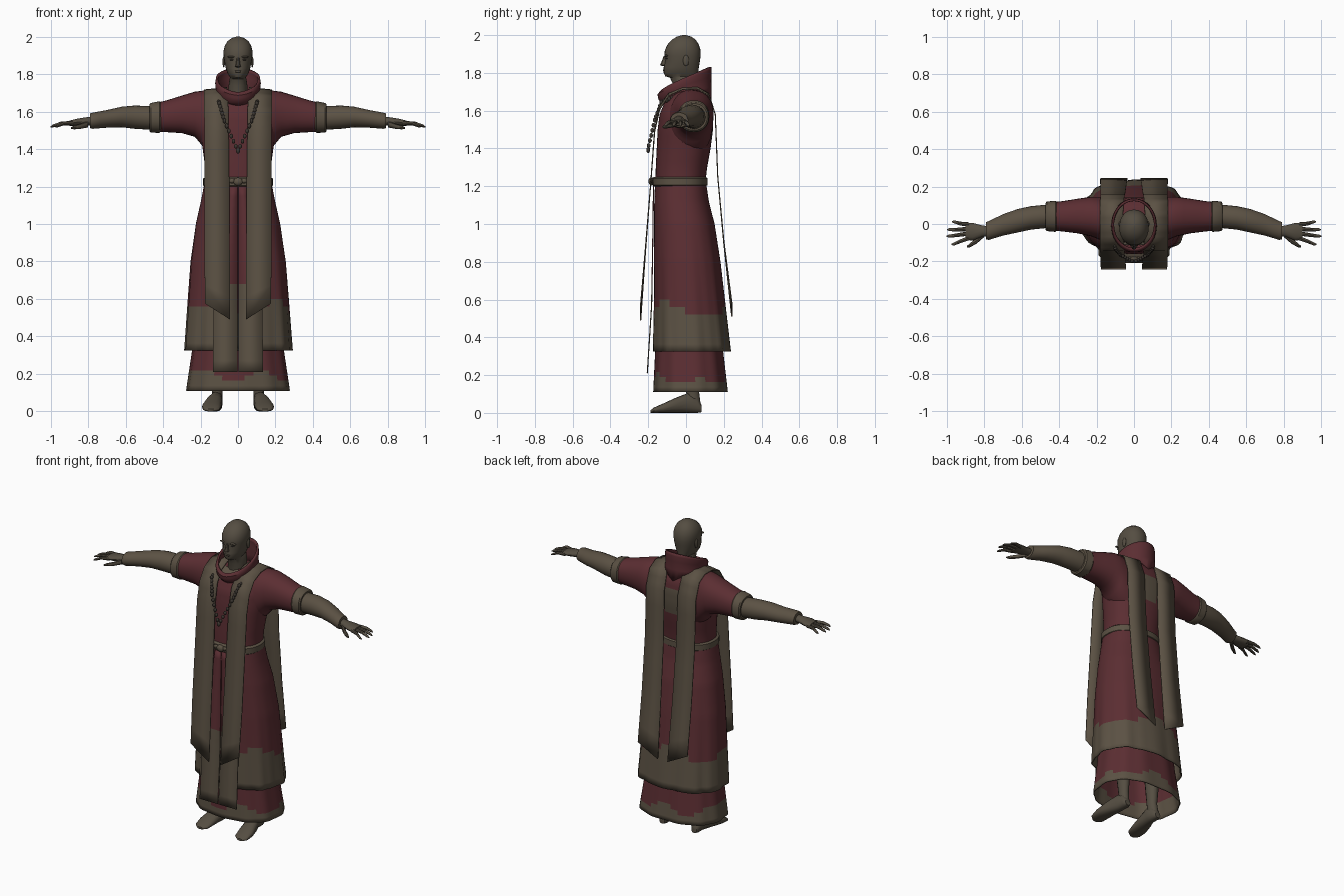
import bpy, bmesh, math
from mathutils import Vector

if "Cube" in bpy.data.objects:
    bpy.data.objects.remove(bpy.data.objects["Cube"], do_unlink=True)


def material(name, rgb):
    m = bpy.data.materials.new(name)
    m.use_nodes = True
    m.diffuse_color = (*rgb, 1)
    m.node_tree.nodes["Principled BSDF"].inputs["Base Color"].default_value = (*rgb, 1)
    return m


MAROON, OLIVE, SKIN, DARK = range(4)
MATS = [material("maroon cloth", (0.105, 0.027, 0.032)),
        material("olive cloth", (0.105, 0.083, 0.057)),
        material("weathered skin", (0.09, 0.075, 0.054)),
        material("dark beads", (0.045, 0.037, 0.03))]


def finish(name, bm, rule, thick=0.0, angle=40):
    """Turn a bmesh into a shaded object; rule is a colour or a function of face centre."""
    bmesh.ops.recalc_face_normals(bm, faces=bm.faces)
    for f in bm.faces:
        f.material_index = rule(f.calc_center_median()) if callable(rule) else rule
    me = bpy.data.meshes.new(name)
    bm.to_mesh(me)
    bm.free()
    for m in MATS:
        me.materials.append(m)
    ob = bpy.data.objects.new(name, me)
    bpy.context.collection.objects.link(ob)
    if thick:
        mod = ob.modifiers.new("thickness", "SOLIDIFY")
        mod.thickness, mod.offset = thick, 0
    bpy.ops.object.select_all(action="DESELECT")
    ob.select_set(True)
    bpy.context.view_layer.objects.active = ob
    bpy.ops.object.shade_smooth_by_angle(angle=math.radians(angle))
    return ob


def densify(rows, steps):
    out = [rows[0]]
    for a, b in zip(rows, rows[1:]):
        out += [[p + (q - p) * k / steps for p, q in zip(a, b)] for k in range(1, steps + 1)]
    return out


def loft(name, axis, rows, rule, n=24, steps=1, power=2.0, fold=None, cap=True, side=1, thick=0.0):
    """Rows are (position, low a, high a, low b, high b) across the given axis."""
    bm = bmesh.new()
    rings = []
    for p, a0, a1, b0, b1 in densify(rows, steps):
        ring = []
        for i in range(n):
            t = math.tau * i / n
            c, s = math.cos(t), math.sin(t)
            k = fold(p, t) if fold else 1
            a = (a0 + a1) / 2 + (a1 - a0) / 2 * k * math.copysign(abs(c) ** (2 / power), c)
            b = (b0 + b1) / 2 + (b1 - b0) / 2 * k * math.copysign(abs(s) ** (2 / power), s)
            x, y, z = {"x": (p, a, b), "y": (a, p, b), "z": (a, b, p)}[axis]
            ring.append(bm.verts.new((x * side, y, z)))
        rings.append(ring)
    for r, q in zip(rings, rings[1:]):
        for i in range(n):
            bm.faces.new((r[i], r[(i + 1) % n], q[(i + 1) % n], q[i]))
    if cap:
        bm.faces.new(rings[0])
        bm.faces.new(rings[-1])
    return finish(name, bm, rule, thick)


def ribbon(name, rows, rule, side, thick=0.006, steps=3):
    """Rows are (y, inner z, outer z, inner x, outer x)."""
    bm = bmesh.new()
    pairs = [(bm.verts.new((xi * side, y, zi)), bm.verts.new((xo * side, y, zo)))
             for y, zi, zo, xi, xo in densify(rows, steps)]
    for (a, b), (c, d) in zip(pairs, pairs[1:]):
        bm.faces.new((a, b, d, c))
    return finish(name, bm, rule, thick)


def blobs(name, items, mat):
    """Join several (centre, radii) ellipsoids in one object."""
    bm = bmesh.new()
    for centre, radii in items:
        vs = bmesh.ops.create_uvsphere(bm, u_segments=10, v_segments=7, radius=1)["verts"]
        for v in vs:
            v.co = Vector(c + r * q for c, r, q in zip(centre, radii, v.co))
    return finish(name, bm, mat)


def upright(rows):
    """Symmetric rows (z, half width, front y, back y) to loft rows."""
    return [(z, -w, w, f, b) for z, w, f, b in rows]


# Head and neck with facial features
loft("head", "z", upright([
    (1.62, .055, -.07, .06), (1.74, .05, -.068, .06), (1.775, .045, -.085, .062),
    (1.782, .042, -.11, .062), (1.80, .054, -.118, .064), (1.83, .065, -.118, .068),
    (1.865, .072, -.11, .074), (1.89, .076, -.115, .077), (1.92, .078, -.112, .077),
    (1.95, .071, -.098, .068), (1.975, .056, -.076, .052), (1.992, .034, -.048, .028),
    (2.0, .008, -.018, .0)]), SKIN, n=28, power=2.15)
loft("nose", "z", upright([(1.836, .009, -.125, -.10), (1.842, .015, -.137, -.10),
                           (1.855, .011, -.131, -.10), (1.89, .007, -.118, -.10)]), SKIN, n=8)
blobs("lips", [((0, -.116, 1.814), (.022, .007, .006))], SKIN)
blobs("brows", [((s * .033, -.104, 1.891), (.026, .010, .006)) for s in (1, -1)], SKIN)
blobs("eyes", [((s * .032, -.102, 1.876), (.013, .007, .004)) for s in (1, -1)], DARK)
blobs("ears", [((s * .076, .0, 1.865), (.007, .016, .03)) for s in (1, -1)], SKIN)


# Robe body, skirt layers and belt
def torso_colour(c):
    if c.y > .05 and 1.42 < c.z < 1.60 and abs(c.x) < (c.z - 1.36) * .6:
        return OLIVE
    return OLIVE if c.y < -.05 and abs(c.x) < .07 and c.z > 1.635 else MAROON


def skirt_colour(c):
    return OLIVE if c.z < .55 + .04 * math.sin(13 * c.x + 9 * c.y) else MAROON


def hem_colour(c):
    return OLIVE if c.z < .19 + .03 * math.sin(21 * c.x + 7 * c.y) else MAROON


def skirt_fold(z, t):
    fade = max(0, 1.05 - z) / .75
    return 1 + fade * (.02 * math.sin(9 * t + .8) + .012 * math.sin(17 * t))


loft("robe_torso", "z", upright([
    (1.20, .172, -.162, .10), (1.30, .175, -.16, .112), (1.40, .188, -.155, .13),
    (1.50, .205, -.15, .143), (1.58, .21, -.14, .145), (1.64, .20, -.115, .137),
    (1.68, .175, -.085, .12), (1.705, .12, -.06, .09)]), torso_colour, n=48, steps=3, power=2.3)
loft("outer_skirt", "z", upright([
    (1.24, .172, -.16, .10), (1.12, .195, -.165, .118), (1.0, .222, -.166, .148),
    (.8, .25, -.166, .178), (.6, .264, -.166, .20), (.325, .282, -.17, .23)]),
    skirt_colour, n=72, steps=7, power=2.4, fold=skirt_fold, cap=False, thick=.006)
loft("under_skirt", "z", upright([
    (.65, .21, -.145, .165), (.325, .24, -.158, .195), (.11, .272, -.168, .22)]),
    hem_colour, n=72, steps=8, power=2.4, cap=False, thick=.006,
    fold=lambda z, t: 1 + .014 * math.sin(11 * t))
loft("belt", "z", upright([
    (1.198, .176, -.168, .104), (1.206, .186, -.178, .114),
    (1.242, .186, -.178, .114), (1.25, .176, -.168, .104)]), OLIVE, n=48, power=2.3)
blobs("belt_knot", [((0, -.183, 1.226), (.026, .016, .022)),
                    ((.032, -.182, 1.23), (.018, .009, .013)),
                    ((-.032, -.182, 1.23), (.018, .009, .013))], OLIVE)


# Tall slanted collar, low at the front and high at the back
def collar():
    bm = bmesh.new()
    n, rings = 40, []
    for w, f, b, zf, zb in densify([(.115, -.112, .13, 1.635, 1.69), (.112, -.14, .128, 1.66, 1.76),
                                    (.116, -.145, .13, 1.685, 1.80), (.112, -.132, .128, 1.70, 1.832)], 2):
        ring = []
        for i in range(n):
            t = math.tau * i / n
            h = (1 - math.cos(t)) / 2
            point = max(0, 1 - abs(t - math.pi) * 2) if zb < 1.72 else 0
            ring.append(bm.verts.new((w * math.sin(t), f + (b - f) * h,
                                      zf + (zb - zf) * h ** .8 - .04 * point)))
        rings.append(ring)
    for r, q in zip(rings, rings[1:]):
        for i in range(n):
            bm.faces.new((r[i], r[(i + 1) % n], q[(i + 1) % n], q[i]))
    finish("collar", bm, MAROON, .012)


collar()

# Mirrored parts
for side, word in ((1, "left"), (-1, "right")):
    # Long stole over the shoulder, with pointed ends
    ribbon(word + "_stole", [
        (-.24, .49, .575, .042, .175), (-.215, .85, .87, .044, .18), (-.188, 1.2, 1.2, .046, .18),
        (-.166, 1.5, 1.49, .05, .18), (-.14, 1.625, 1.605, .052, .18), (-.09, 1.695, 1.68, .055, .18),
        (-.02, 1.725, 1.712, .058, .18), (.06, 1.728, 1.715, .058, .18), (.12, 1.69, 1.68, .055, .18),
        (.155, 1.58, 1.58, .05, .18), (.168, 1.25, 1.25, .046, .18), (.2, .9, .91, .042, .18),
        (.242, .51, .585, .035, .18)], OLIVE, side)
    # Split front panel
    ribbon(word + "_front_panel", [
        (-.172, 1.2, 1.2, .003, .045), (-.176, .9, .9, .003, .09), (-.182, .57, .57, .003, .13),
        (-.205, .21, .21, .003, .134)],
        lambda c: OLIVE if c.z < .7 else MAROON, side, steps=6)
    # Sleeves, cuffs, forearm and hand
    loft(word + "_sleeve", "x", [
        (.12, -.10, .14, 1.36, 1.70), (.18, -.085, .145, 1.405, 1.712), (.23, -.065, .145, 1.465, 1.706),
        (.30, -.05, .135, 1.485, 1.685), (.38, -.04, .122, 1.49, 1.66), (.465, -.03, .114, 1.494, 1.64)],
        MAROON, n=28, steps=2, power=2.2, side=side)
    loft(word + "_sleeve_cuff", "x", [
        (.412, -.036, .118, 1.492, 1.65), (.42, -.042, .124, 1.486, 1.655),
        (.465, -.038, .12, 1.488, 1.646), (.472, -.03, .112, 1.496, 1.638)],
        OLIVE, n=28, power=2.2, side=side)
    loft(word + "_forearm_sleeve", "x", [
        (.45, -.02, .105, 1.502, 1.628), (.55, -.03, .095, 1.508, 1.632), (.62, -.045, .08, 1.516, 1.626),
        (.70, -.062, .052, 1.514, 1.608), (.775, -.085, .015, 1.508, 1.594), (.79, -.082, .01, 1.512, 1.59)],
        OLIVE, n=24, steps=2, side=side)
    loft(word + "_palm", "x", [
        (.77, -.065, -.012, 1.526, 1.574), (.81, -.068, -.008, 1.526, 1.57),
        (.86, -.088, .006, 1.524, 1.562), (.90, -.085, .006, 1.522, 1.552)],
        SKIN, n=14, side=side)
    for name, y0, y1, tip in (("index", -.075, -.108, .975), ("middle", -.05, -.065, 1.0),
                              ("ring", -.026, -.03, .997), ("little", -.003, .012, .972)):
        mid, ym = (.885 + tip) / 2, (y0 + y1) / 2 - .002
        loft(f"{word}_{name}_finger", "x", [
            (.88, y0 - .012, y0 + .012, 1.526, 1.55), (mid, ym - .010, ym + .010, 1.527, 1.547),
            (tip - .012, y1 - .008, y1 + .008, 1.516, 1.531), (tip, y1 - .003, y1 + .003, 1.515, 1.521)],
            SKIN, n=8, side=side)
    loft(word + "_thumb", "x", [
        (.80, -.07, -.035, 1.515, 1.55), (.84, -.105, -.075, 1.508, 1.535),
        (.875, -.124, -.102, 1.505, 1.525), (.892, -.126, -.118, 1.508, 1.516)],
        SKIN, n=8, side=side)
    # Bare leg and foot
    loft(word + "_leg", "z", [
        (.03, .085, .145, .01, .08), (.11, .082, .138, .0, .07), (.4, .065, .165, -.03, .09)],
        SKIN, n=14, side=side)
    loft(word + "_foot", "y", [
        (-.188, .125, .165, 0, .014), (-.17, .098, .188, 0, .028), (-.12, .09, .192, 0, .05),
        (-.05, .085, .175, 0, .082), (.01, .083, .15, 0, .105), (.06, .083, .147, 0, .08),
        (.083, .098, .135, .004, .04)], SKIN, n=16, power=2.4, side=side)

# Bead necklace hanging in a V with a pendant
path = densify([(.112, -.06, 1.672), (.10, -.13, 1.645), (.072, -.166, 1.55), (.012, -.197, 1.415)], 5)
blobs("bead_necklace", [((s * x, y, z), (.010, .010, .013)) for s in (1, -1) for x, y, z in path]
      + [((0, -.2, 1.392), (.012, .010, .016))], DARK)
